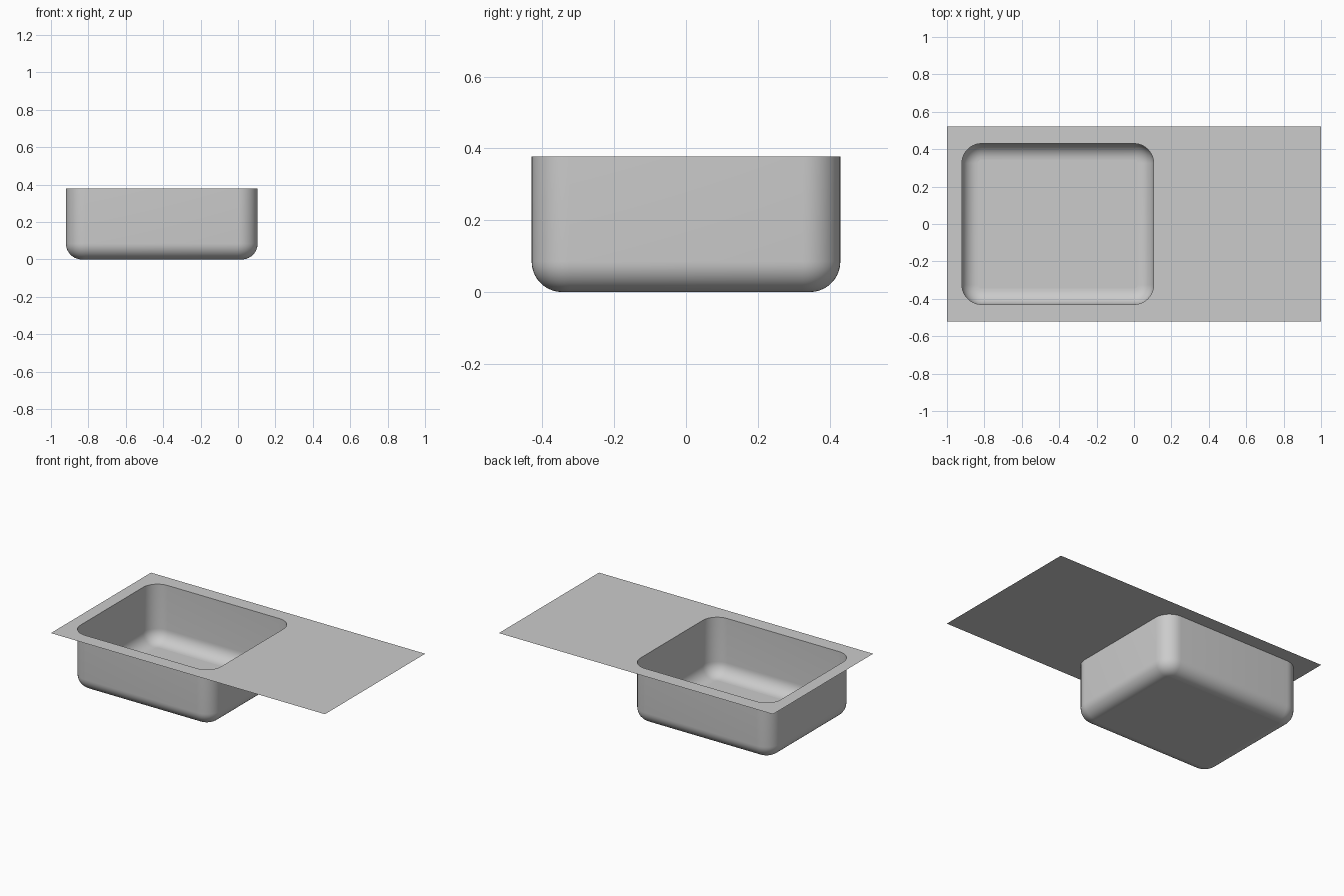
import bpy, bmesh
from math import sin, cos, pi

cube = bpy.data.objects.get("Cube")
if cube:
    bpy.data.objects.remove(cube, do_unlink=True)

# Brushed steel
steel = bpy.data.materials.new("steel_grey")
steel.use_nodes = True
colour = (0.6, 0.6, 0.6, 1)
steel.diffuse_color = colour
steel.node_tree.nodes["Principled BSDF"].inputs["Base Color"].default_value = colour

X0, X1, Y = -0.92, 0.105, 0.43      # basin limits
TOP, CORNER, FILLET, STEPS = 0.378, 0.105, 0.085, 10


def basin_ring(bm, inset, z):
    """Rounded rectangle at height z, drawn in from the basin limits."""
    r = CORNER - inset
    centres = [(X1 - CORNER, Y - CORNER), (X0 + CORNER, Y - CORNER),
               (X0 + CORNER, CORNER - Y), (X1 - CORNER, CORNER - Y)]
    ring = []
    for q, (cx, cy) in enumerate(centres):
        for i in range(STEPS + 1):
            a = (q + i / STEPS) * pi / 2
            ring.append(bm.verts.new((cx + r * cos(a), cy + r * sin(a), z)))
    return ring


def finish(bm, name):
    mesh = bpy.data.meshes.new(name)
    bm.to_mesh(mesh)
    bm.free()
    mesh.materials.append(steel)
    obj = bpy.data.objects.new(name, mesh)
    bpy.context.collection.objects.link(obj)
    return obj


# Basin: straight walls, rounded foot, flat floor, open top
bm = bmesh.new()
rings = [basin_ring(bm, 0, TOP)]
for i in range(STEPS + 1):
    a = i / STEPS * pi / 2
    rings.append(basin_ring(bm, FILLET * (1 - cos(a)), FILLET * (1 - sin(a))))
for upper, lower in zip(rings, rings[1:]):
    for i in range(len(upper)):
        j = (i + 1) % len(upper)
        bm.faces.new((upper[i], lower[i], lower[j], upper[j]))
bm.faces.new(rings[-1])
bm.normal_update()
basin = finish(bm, "basin")
bpy.context.view_layer.objects.active = basin
basin.select_set(True)
bpy.ops.object.shade_smooth_by_angle(angle=pi / 5)
basin.select_set(False)

# Countertop sheet with the basin opening
bm = bmesh.new()
outer = [bm.verts.new((x, y, TOP)) for x, y in
         ((-1, -0.522), (1, -0.522), (1, 0.522), (-1, 0.522))]
for loop in (outer, basin_ring(bm, 0, TOP)):
    for i in range(len(loop)):
        bm.edges.new((loop[i - 1], loop[i]))
bmesh.ops.triangle_fill(bm, edges=bm.edges[:], use_beauty=True, normal=(0, 0, 1))
for f in bm.faces:
    f.normal_update()
    if f.normal.z < 0:
        f.normal_flip()
finish(bm, "drainer_top")
